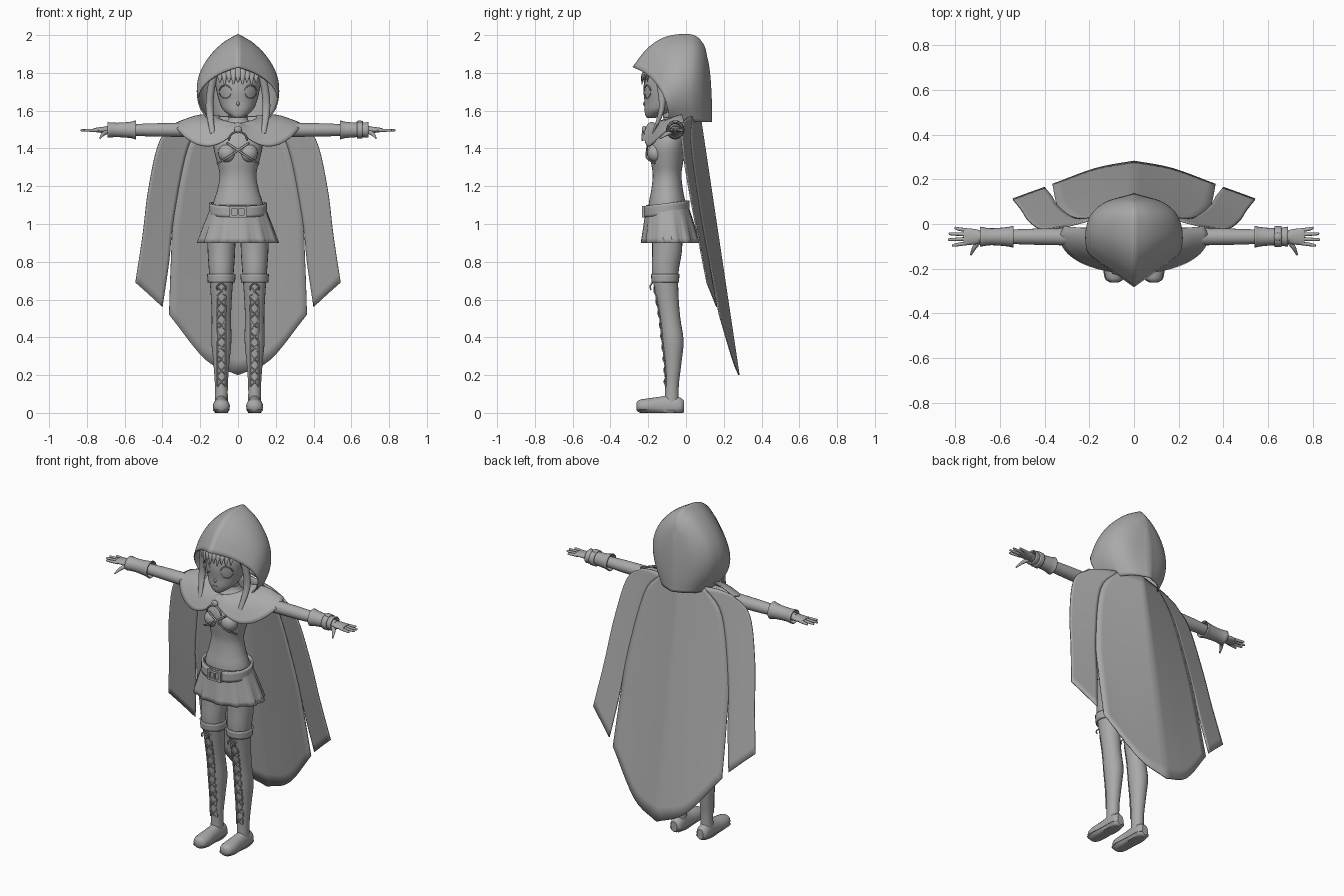
import bpy
import bmesh
from math import sin, cos, pi, sqrt, radians
from mathutils import Vector

if "Cube" in bpy.data.objects:
    bpy.data.objects.remove(bpy.data.objects["Cube"], do_unlink=True)

# One plain grey for everything
shade = .4
colour = (shade, shade, shade, 1)
grey = bpy.data.materials.new("plain_grey")
grey.use_nodes = True
grey.diffuse_color = colour
grey.node_tree.nodes["Principled BSDF"].inputs["Base Color"].default_value = colour

RIGHTWARD, BACKWARD, UP = Vector((1, 0, 0)), Vector((0, 1, 0)), Vector((0, 0, 1))


def spline(points, steps):
    """Smooth curve through points with any number of values each."""
    points = [Vector(p) for p in points]
    curve = []
    for i, (start, end) in enumerate(zip(points, points[1:])):
        before = points[i - 1] if i else start + start - end
        after = points[i + 2] if i + 2 < len(points) else end + end - start
        leave, arrive = (end - before) / 2, (after - start) / 2
        for step in range(steps):
            t = step / steps
            ease = t * t * (3 - t - t)
            middle = start + (end - start) * ease
            curve.append(middle + leave * (t * (1 - t) ** 2) - arrive * (t * t * (1 - t)))
    return curve + [points[-1]]


def finish(name, bm, mirror=False, thick=0):
    """Turn the bmesh into a smooth, coloured object."""
    bmesh.ops.recalc_face_normals(bm, faces=bm.faces)
    mesh = bpy.data.meshes.new(name)
    bm.to_mesh(mesh)
    bm.free()
    mesh.materials.append(grey)
    mesh.shade_smooth()
    mesh.set_sharp_from_angle(angle=radians(45))
    obj = bpy.data.objects.new(name, mesh)
    bpy.context.collection.objects.link(obj)
    if mirror:
        obj.modifiers.new("Mirror", 'MIRROR').merge_threshold = .002
    if thick:
        shell = obj.modifiers.new("Solidify", 'SOLIDIFY')
        shell.thickness, shell.offset = thick, 0


def skin(bm, rows, closed):
    """Join rows of vertices with quads."""
    for low, high in zip(rows, rows[1:]):
        count = len(low)
        for j in range(count if closed else count - 1):
            k = (j + 1) % count
            bm.faces.new((low[j], low[k], high[k], high[j]))


def tube(name, rings, ref, axis=None, sides=20, mirror=False, thick=0,
         pleat=None, tilt=0, floor=-1, ceiling=3):
    """Loft ellipses (x, y, z, width, height) along a path; thick leaves it open."""
    path = spline(rings, 4)
    centres = [Vector((p[0], p[1], p[2])) for p in path]
    bm = bmesh.new()
    rows = []
    for i, (p, centre) in enumerate(zip(path, centres)):
        along = axis or centres[min(i + 1, len(path) - 1)] - centres[max(i - 1, 0)]
        across = ref.cross(along).normalized()
        upward = along.normalized().cross(across)
        row = []
        for j in range(sides):
            angle = 2 * pi * j / sides
            swell = 1 + (pleat(angle) * i / len(path) if pleat else 0)
            co = centre + swell * (across * cos(angle) * p[3] + upward * sin(angle) * p[4])
            co.z = min(max(co.z + tilt * (co.y - centre.y), floor), ceiling)
            row.append(bm.verts.new(co))
        rows.append(row)
    skin(bm, rows, True)
    if not thick:
        bm.faces.new(rows[0])
        bm.faces.new(rows[-1])
    finish(name, bm, mirror, thick)


def sheet(name, columns):
    """Cloth surface through columns of points, mirrored left to right."""
    lines = [spline(column, 5) for column in columns]
    bm = bmesh.new()
    rows = [[bm.verts.new((max(p.x, 0), p.y, p.z)) for p in spline(across, 5)] for across in zip(*lines)]
    skin(bm, rows, False)
    finish(name, bm, True, .007)


def cord(name, points, radius, mirror=False, ref=BACKWARD):
    tube(name, [(*p, radius, radius) for p in points], ref, sides=8, mirror=mirror)


def solid(name, maker, centre, scale, mirror=False, **options):
    """A scaled and placed bmesh primitive."""
    bm = bmesh.new()
    maker(bm, **options)
    bmesh.ops.scale(bm, vec=scale, verts=bm.verts)
    bmesh.ops.translate(bm, vec=centre, verts=bm.verts)
    finish(name, bm, mirror)


def ball(name, centre, scale, mirror=False):
    solid(name, bmesh.ops.create_uvsphere, centre, scale, mirror, u_segments=20, v_segments=12, radius=1)


def box(name, centre, scale):
    solid(name, bmesh.ops.create_cube, centre, scale, size=1)


# Torso, neck and bust: height, depth position, half width
body = [(1, -.1, .13), (1.1, -.1, .133), (1.18, -.1, .11), (1.26, -.1, .097), (1.34, -.1, .115),
        (1.42, -.095, .13), (1.5, -.07, .11), (1.55, -.07, .055), (1.62, -.08, .04)]
tube("torso", [(0, y, z, w, w * .6 + .018) for z, y, w in body], BACKWARD, UP, sides=32)
ball("bust", (.055, -.16, 1.375), (.05, .045, .05), True)
cord("chest_strap", [(.11, -.165, 1.32), (.06, -.207, 1.35), (0, -.207, 1.39), (-.06, -.2, 1.43)], .005, True)
tube("choker", [(0, -.077, z, .046, .043) for z in (1.565, 1.585)], BACKWARD, UP, thick=.006)

# Head: height, depth position, radius
skull = [(1.56, -.185, .02), (1.575, -.17, .045), (1.605, -.14, .08), (1.65, -.12, .1),
         (1.71, -.11, .115), (1.78, -.09, .125), (1.86, -.07, .1), (1.91, -.06, .04)]
tube("head", [(0, y, z, r, r) for z, y, r in skull], BACKWARD, UP, sides=32)
ball("nose", (0, -.217, 1.637), (.008, .012, .012))


def face(x, z, lift=0):
    """Point on the curved front of the face."""
    return (x, -.11 - lift - .11 * sqrt(1 - (x / .14) ** 2), z)


cord("mouth", [face(x, 1.605) for x in (-.015, 0, .015)], .002, ref=UP)
for name, turn, radius in (("upper_lash", 1, .004), ("lower_lash", -1, .002)):
    arc = [radians(turn * a) for a in range(10, 180, 40)]
    cord(name, [face(.067 + .033 * cos(a), 1.7 + .034 * sin(a)) for a in arc], radius, True)

# Fringe and long side locks
for i in range(-4, 5):
    x = i * .024
    strand = zip((1.84, 1.79, 1.75 - i % 2 * .012), (-.03, .008, .015), (.018, .015, .003))
    tube("fringe_strand", [(*face(x, z, lift), w, w / 2) for z, lift, w in strand], BACKWARD, sides=8)
tube("side_lock", [(.125, -.15, 1.8, .02, .02), (.145, -.13, 1.7, .02, .02), (.15, -.13, 1.6, .02, .015),
                   (.135, -.175, 1.48, .012, .005)], BACKWARD, sides=12, mirror=True)


def hood_arch(peak_y, peak_z, width, side_y):
    """Half arch from the crown down to the collar."""
    steps = [i / 6 for i in range(7)]
    return [(width * sin(t * pi * .76), side_y + (peak_y - side_y) * (1 - t) ** 2,
             peak_z + (1.54 - peak_z) * t ** 1.3) for t in steps]


# Hood, as arches from the front rim to the back seam
sheet("hood", [hood_arch(*arch) for arch in (
    (-.28, 1.83, .21, -.09), (-.2, 1.93, .215, -.05), (-.1, 1.99, .21, 0),
    (.03, 2, .185, .05), (.09, 1.95, .12, .1), (.11, 1.88, 0, .135))])


def collar_column(t):
    """Neck-to-hem line; t runs from the shoulder back to the throat."""
    angle = pi * (.4 + .6 * t)
    column = []
    for out in (0, .5, 1):
        hem = 1.54 - .04 * t - .1 * sin(pi * t * t)
        z = (1.57 - .04 * t) * (1 - out) + hem * out + .02 * sin(pi * out)
        column.append(((.1 + .23 * out) * sin(angle), -.06 + (.1 + .06 * out) * cos(angle), z))
    return column


# Shoulder cape with two rounded front lobes, and its clasp
sheet("shoulder_cape", [collar_column(i / 8) for i in range(9)])
ball("clasp", (0, -.222, 1.5), (.02, .012, .02))
cord("clasp_tie", [(0, -.225, 1.49), (.035, -.23, 1.475), (.05, -.23, 1.44)], .005, True)


def drape(*outline):
    """Place (x, z) points on the backward-sloping cloth."""
    placed = []
    for x, z in outline:
        drop = 1.57 - z
        placed.append((x, .075 + .15 * drop - .3 * x + .14 * x * drop, z))
    return placed


# Long back cape: centre panel and slit side panels
seam = [(.14, 1.57), (.26, 1.42), (.338, 1.05)]
sheet("cape_centre", [drape((0, 1.57), (0, 1.3), (0, .97), (0, .6), (0, .2)),
                      drape((.07, 1.57), (.12, 1.35), (.15, 1), (.16, .6), (.17, .28)),
                      drape(*seam, (.355, .8), (.365, .52))])
sheet("cape_side", [drape(*seam, (.365, .8), (.4, .56)),
                    drape((.22, 1.565), (.34, 1.43), (.41, 1.1), (.445, .85), (.47, .625)),
                    drape((.3, 1.545), (.41, 1.45), (.472, 1.2), (.505, .94), (.543, .69))])

# Pleated skirt and belt
tube("skirt", [(0, -.1, 1.1, .138, .108), (0, -.09, 1, .175, .13), (0, -.083, .9, .21, .15)], BACKWARD, UP,
     sides=96, thick=.006, pleat=lambda a: .03 if sin(a * 12) > 0 else -.03)
tube("belt", [(0, -.103, z, .147, .115) for z in (1.05, 1.11)], BACKWARD, UP, sides=40, thick=.012, tilt=.13)
for side in (-1, 1):
    box("buckle_post", (side * .038, -.226, 1.065), (.014, .016, .06))
    box("buckle_bar", (0, -.226, 1.065 + side * .024), (.08, .016, .012))
box("buckle_pin", (0, -.226, 1.065), (.012, .014, .04))

# Legs in tall boots: evenly spaced rings from hip to sole
leg_x = .088
radii = (.075, .073, .065, .056, .051, .053, .042, .034, .035)
sway = (-.1, -.1, -.11, -.1, -.085, -.07, -.07, -.075, -.075)
leg = [(leg_x, y, .98 - i * .12, r, r * 1.08) for i, (r, y) in enumerate(zip(radii, sway))]
tube("leg", leg, BACKWARD, -UP, mirror=True, sides=24)
tube("boot_cuff", [(leg_x, -.11, z, r, r) for z, r in ((.735, .072), (.69, .068))], BACKWARD, UP,
     sides=24, mirror=True, thick=.008)
foot = [(-.01, .02, .03), (-.03, .036, .045), (-.08, .038, .06), (-.14, .04, .05),
        (-.2, .045, .042), (-.245, .038, .034), (-.262, .016, .02)]
for name, extra, top in (("boot_foot", 0, 1), ("boot_sole", .004, .018)):
    tube(name, [(leg_x, y, .035, w + extra, h) for y, w, h in foot], UP, -BACKWARD,
         mirror=True, floor=0, ceiling=top)

# Boot lacing that follows the front of the leg
shin = spline(leg, 8)


def front(z, offset):
    x, y, height, width, depth = min(shin, key=lambda ring: abs(ring[2] - z))
    return (x + offset, y - depth * sqrt(1 - (offset / width) ** 2) - .003, z)


lace_rows = [.14 + .06 * i for i in range(9)]
for offset in (-.022, .022):
    cord("lace_edge", [front(z, offset) for z in lace_rows], .004, True)
    for z in lace_rows:
        cord("lace", [front(z, -offset), front(z + .024, 0), front(z + .048, offset)], .0035, True)
    cord("lace_bow", [front(.69, 0), (leg_x + offset, -.19, .67), (leg_x + offset, -.185, .65)], .004, True)


def limb(name, profile, mirror=True, **options):
    """Part along the outstretched arm: distance, half depth, half height."""
    tube(name, [(x, -.057, 1.498, w, h) for x, w, h in profile], UP, RIGHTWARD, mirror=mirror, **options)


# Arms, cuffs and hands
limb("arm", [(.1, .045, .045), (.3, .039, .037), (.48, .035, .034), (.7, .026, .021)])
limb("cuff", [(.54, .046, .048), (.57, .04, .04), (.64, .035, .035), (.69, .042, .038)], thick=.006)
limb("left_bracelet", [(.63, .042, .04), (.66, .042, .04)], mirror=False, thick=.01)
ball("left_bracelet_stone", (.645, -.057, 1.54), (.018, .018, .008))
limb("palm", [(.68, .025, .019), (.71, .034, .017), (.75, .037, .012), (.765, .034, .009)])
for i, tip in enumerate((.815, .833, .83, .805)):
    spread = i - 1.5
    finger = [(.745, .019, .009), (.785, .023, .008), (tip - .005, .026, .006), (tip, .026, .002)]
    tube("finger", [(x, spread * gap - .057, 1.496, r, r) for x, gap, r in finger], UP, sides=10, mirror=True)
tube("thumb", [(.69, -.07, 1.49, .014, .012), (.715, -.105, 1.475, .01, .01), (.731, -.138, 1.453, .004, .004)],
     UP, sides=10, mirror=True)
